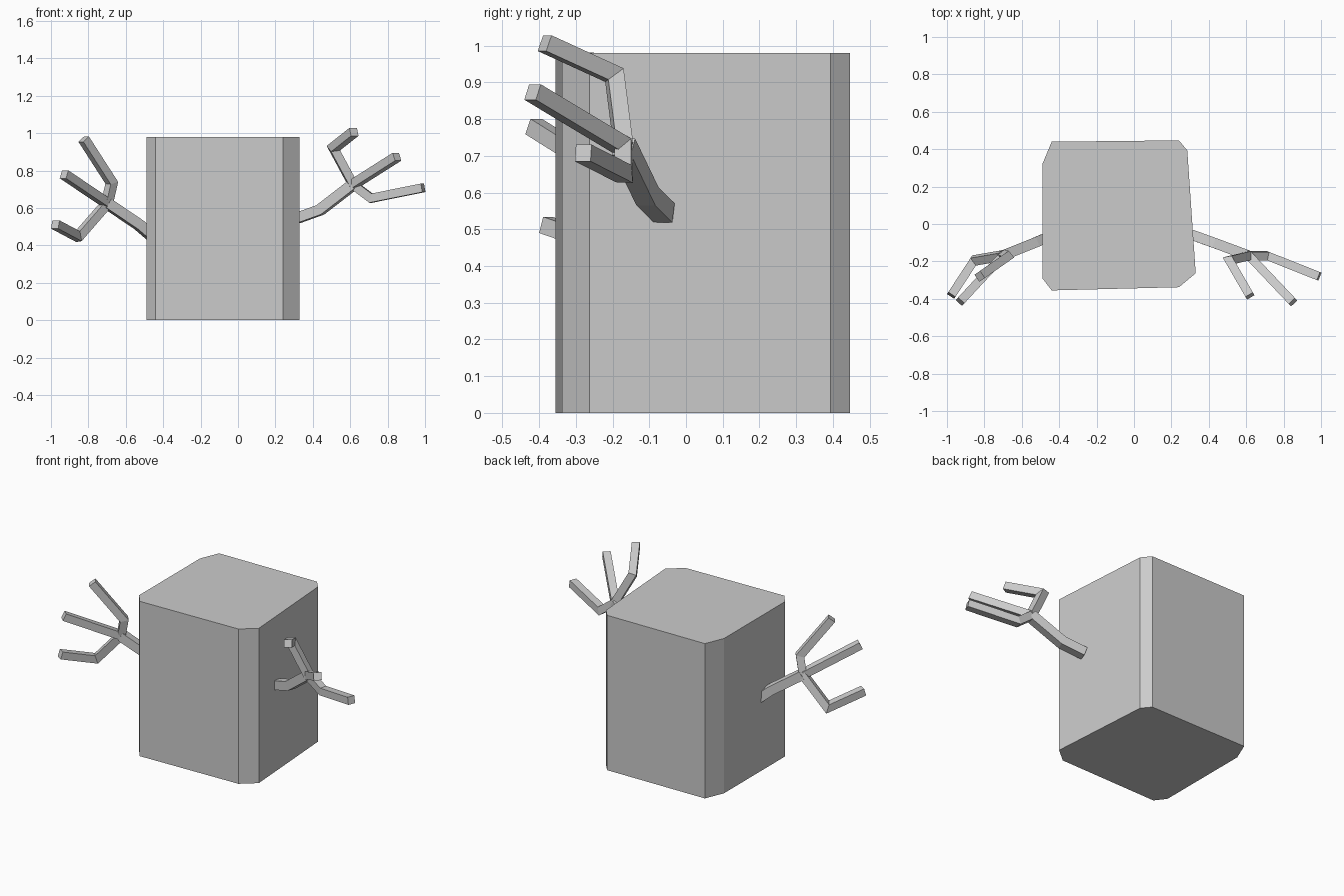
import bpy, bmesh
from mathutils import Vector

if "Cube" in bpy.data.objects:
    bpy.data.objects.remove(bpy.data.objects["Cube"])

grey = bpy.data.materials.new("plain_grey")
grey.diffuse_color = (0.6, 0.6, 0.6, 1)
grey.use_nodes = True
grey.node_tree.nodes["Principled BSDF"].inputs["Base Color"].default_value = grey.diffuse_color


def finish(bm, name):
    bmesh.ops.recalc_face_normals(bm, faces=bm.faces)
    mesh = bpy.data.meshes.new(name)
    bm.to_mesh(mesh)
    bm.free()
    mesh.materials.append(grey)
    obj = bpy.data.objects.new(name, mesh)
    bpy.context.collection.objects.link(obj)


def prism(name, outline, height):
    """Upright block from a plan outline."""
    bm = bmesh.new()
    base = bm.faces.new([bm.verts.new((x, y, 0)) for x, y in outline])
    top = bmesh.ops.extrude_face_region(bm, geom=[base])["geom"]
    bmesh.ops.translate(bm, vec=(0, 0, height),
                        verts=[v for v in top if isinstance(v, bmesh.types.BMVert)])
    finish(bm, name)


def square_bar(name, path, width):
    """Square bar with mitred bends, its section levelled at the tip."""
    pts = [Vector(p) for p in path][::-1]
    dirs = [(b - a).normalized() for a, b in zip(pts, pts[1:])]
    side = dirs[0].cross(Vector((0, 0, 1))).normalized()
    up = side.cross(dirs[0])
    h = width / 2
    ring = [pts[0] + side * a * h + up * b * h
            for a, b in ((-1, -1), (1, -1), (1, 1), (-1, 1))]
    bm = bmesh.new()
    rings = [[bm.verts.new(c) for c in ring]]
    for i, d in enumerate(dirs):
        p = pts[i + 1]
        n = (d + dirs[i + 1]) if i + 1 < len(dirs) else d
        ring = [c + d * ((p - c).dot(n) / d.dot(n)) for c in ring]
        rings.append([bm.verts.new(c) for c in ring])
    for r, s in zip(rings, rings[1:]):
        for k in range(4):
            bm.faces.new((r[k], r[(k + 1) % 4], s[(k + 1) % 4], s[k]))
    bm.faces.new(rings[0])
    bm.faces.new(rings[-1])
    finish(bm, name)


# Body: block with uneven chamfered corners
prism("body", [(-0.49, 0.32), (-0.44, 0.44), (0.24, 0.447), (0.285, 0.393),
               (0.33, -0.263), (0.24, -0.338), (-0.44, -0.355), (-0.49, -0.29)], 0.98)

# Right arm and its three fingers
wrist = (0.615, -0.17, 0.725)
square_bar("right_arm", [(0.315, -0.06, 0.545), (0.44, -0.105, 0.59), wrist], 0.055)
square_bar("right_upper_finger", [wrist, (0.51, -0.195, 0.92), (0.62, -0.385, 1.007)], 0.046)
square_bar("right_middle_finger", [wrist, (0.85, -0.418, 0.874)], 0.046)
square_bar("right_lower_finger", [wrist, (0.712, -0.17, 0.652), (0.99, -0.28, 0.708)], 0.046)

# Left arm and its three fingers
wrist = (-0.70, -0.168, 0.625)
square_bar("left_arm", [(-0.46, -0.07, 0.45), (-0.53, -0.1, 0.51), wrist], 0.055)
square_bar("left_upper_finger", [wrist, (-0.675, -0.175, 0.735), (-0.825, -0.28, 0.968)], 0.046)
square_bar("left_middle_finger", [wrist, (-0.93, -0.415, 0.78)], 0.046)
square_bar("left_lower_finger", [wrist, (-0.855, -0.195, 0.447), (-0.977, -0.382, 0.512)], 0.046)
